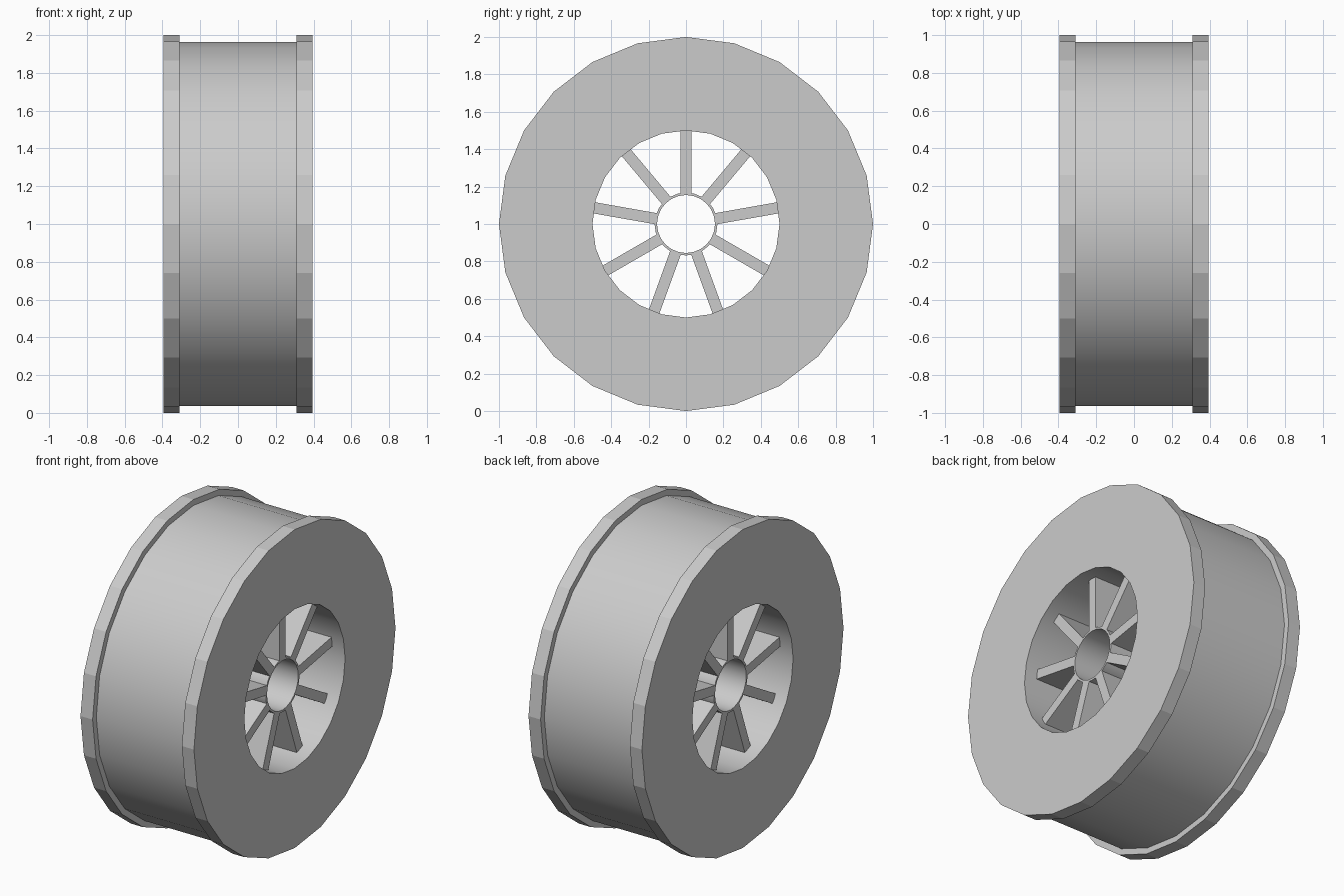
import bpy, bmesh
from math import sin, cos, pi, radians
from mathutils import Matrix

if "Cube" in bpy.data.objects:
    bpy.data.objects.remove(bpy.data.objects["Cube"])

SIDES = 24
CENTRE_Z = 1.0


def finish(bm, name):
    bmesh.ops.recalc_face_normals(bm, faces=bm.faces)
    for e in bm.edges:
        e.smooth = e.calc_face_angle(0) < radians(30)
    mesh = bpy.data.meshes.new(name)
    bm.to_mesh(mesh)
    bm.free()
    obj = bpy.data.objects.new(name, mesh)
    obj.location.z = CENTRE_Z
    bpy.context.collection.objects.link(obj)
    return obj


def revolve(name, profile, flat=()):
    """Revolve a closed (x, radius) profile around the x axis; flat lists faceted segments."""
    bm = bmesh.new()
    rings = []
    for i in range(SIDES):
        a = 2 * pi * i / SIDES
        rings.append([bm.verts.new((x, r * sin(a), r * cos(a))) for x, r in profile])
    n = len(profile)
    for i in range(SIDES):
        r0, r1 = rings[i], rings[(i + 1) % SIDES]
        for j in range(n):
            k = (j + 1) % n
            face = bm.faces.new((r0[j], r0[k], r1[k], r1[j]))
            face.smooth = j not in flat
    return finish(bm, name)


# Drum with a faceted flange at each end and a smooth bore
W, D = 0.394, 0.31
revolve("wheel_drum",
        [(-W, 0.5), (-W, 1.0), (-D, 1.0), (-D, 0.963),
         (D, 0.963), (D, 1.0), (W, 1.0), (W, 0.5)],
        flat=(0, 1, 2, 4, 5, 6))

# Thin hub tube
revolve("hub", [(-D, 0.155), (-D, 0.168), (D, 0.168), (D, 0.155)], flat=(0, 2))

# Nine full-depth spokes from hub to bore
bm = bmesh.new()
inner, outer = 0.162, 0.499
for i in range(9):
    m = (Matrix.Rotation(2 * pi * i / 9, 4, 'X')
         @ Matrix.Translation((0, 0, (inner + outer) / 2))
         @ Matrix.Diagonal((2 * D, 0.06, outer - inner, 1)))
    bmesh.ops.create_cube(bm, size=1, matrix=m)
finish(bm, "spokes")
